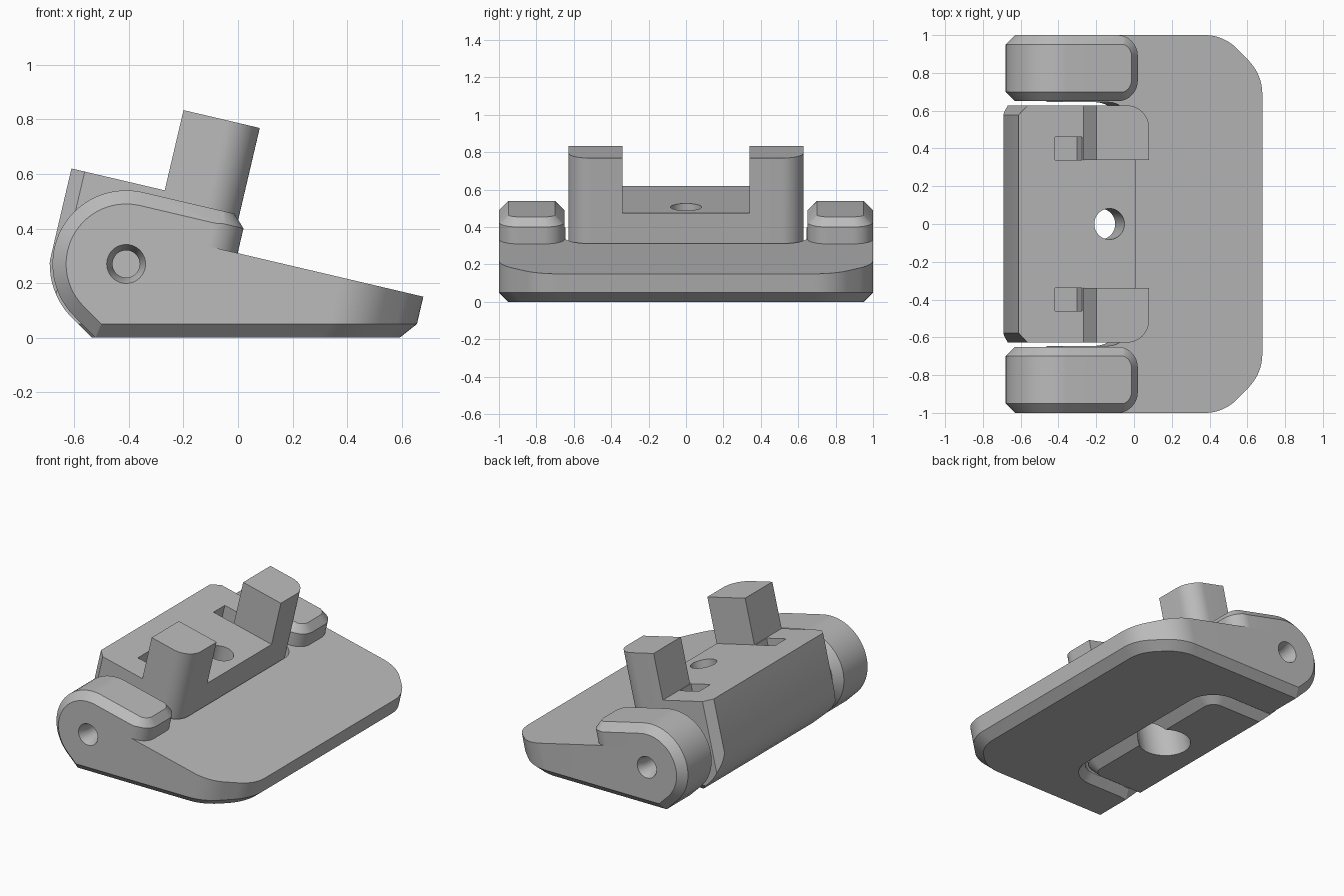
import bpy
import bmesh
from math import sin, cos, tan, pi, radians
from mathutils import Vector, Matrix

if "Cube" in bpy.data.objects:
    bpy.data.objects.remove(bpy.data.objects["Cube"])

TILT = radians(13.2)
PX, PZ = -0.41, 0.27                      # hinge axis
FRAME = Matrix.Translation((PX, 0, PZ)) @ Matrix.Rotation(TILT, 4, 'Y')

grey = bpy.data.materials.new("plain grey")
grey.use_nodes = True
grey.diffuse_color = (0.5, 0.5, 0.5, 1)
grey.node_tree.nodes["Principled BSDF"].inputs["Base Color"].default_value = (0.5, 0.5, 0.5, 1)


def at_w(u, y, w):
    """Point in the tilted frame."""
    return FRAME @ Vector((u, y, w))


def at_z(u, y, z):
    """Point on the tilted vertical line (u, y) at world height z."""
    return Vector((PX + u / cos(TILT) + (z - PZ) * tan(TILT), y, z))


def make(name, bm):
    bmesh.ops.recalc_face_normals(bm, faces=bm.faces)
    mesh = bpy.data.meshes.new(name)
    bm.to_mesh(mesh)
    bm.free()
    mesh.materials.append(grey)
    obj = bpy.data.objects.new(name, mesh)
    bpy.context.scene.collection.objects.link(obj)
    return obj


def loft(name, rings):
    """Closed solid through rings of equal point count."""
    bm = bmesh.new()
    loops = [[bm.verts.new(p) for p in ring] for ring in rings]
    n = len(loops[0])
    for a, b in zip(loops, loops[1:]):
        for i in range(n):
            j = (i + 1) % n
            bm.faces.new((a[i], a[j], b[j], b[i]))
    bm.faces.new(loops[0])
    bm.faces.new(loops[-1])
    return make(name, bm)


def box(name, u0, u1, y0, y1, w0, w1):
    plan = [(u0, y0), (u1, y0), (u1, y1), (u0, y1)]
    return loft(name, [[at_w(u, y, w) for u, y in plan] for w in (w0, w1)])


def cone(name, r1, r2, depth, matrix):
    bm = bmesh.new()
    bmesh.ops.create_cone(bm, cap_ends=True, segments=48, radius1=r1,
                          radius2=r2, depth=depth, matrix=matrix)
    return make(name, bm)


def rounded(corners, seg=10):
    """Polygon from (x, y, radius) corners with rounded radii."""
    out = []
    for i, (x, y, r) in enumerate(corners):
        p = Vector((x, y))
        if r == 0:
            out.append(p)
            continue
        a = (Vector(corners[i - 1][:2]) - p).normalized()
        b = (Vector(corners[(i + 1) % len(corners)][:2]) - p).normalized()
        half = a.angle(b) / 2
        c = p + (a + b).normalized() * r / sin(half)
        s, e = p + a * r / tan(half) - c, p + b * r / tan(half) - c
        out += [c + s.lerp(e, k / seg).normalized() * r for k in range(seg + 1)]
    return out


def combine(obj, other, op='DIFFERENCE', keep=False):
    mod = obj.modifiers.new("cut", 'BOOLEAN')
    mod.operation, mod.solver, mod.object = op, 'EXACT', other
    deps = bpy.context.evaluated_depsgraph_get()
    mesh = bpy.data.meshes.new_from_object(obj.evaluated_get(deps))
    obj.modifiers.clear()
    obj.data = mesh
    if not keep:
        bpy.data.objects.remove(other)


def arc(r, start, end, n=28):
    steps = [radians(start + (end - start) * k / n) for k in range(n + 1)]
    return [(PX + r * cos(t), PZ + r * sin(t)) for t in steps]


# Base plate: wedge with clipped corners and a chamfered underside
def base_plan(d):
    u, y = 0.88 - 0.414 * d, 1 - d
    return rounded([(0, -y, 0), (u, -y, 0.25), (1.088 - d, -0.79 + 0.414 * d, 0.25),
                    (1.088 - d, 0.79 - 0.414 * d, 0.25), (u, y, 0.25), (0, y, 0)])


base = loft("base_plate", [[at_z(*p, 0) for p in base_plan(0.05)],
                           [at_z(*p, 0.05) for p in base_plan(0)],
                           [at_w(*p, 0.132) for p in base_plan(0)]])


# Notch that receives the hinge block, flared at the underside
def notch_plan(d):
    u, y = 0.378 + d, 0.645 + d
    return rounded([(-0.8, -y, 0), (u, -y, 0.13 + d), (u, y, 0.13 + d), (-0.8, y, 0)])


combine(base, loft("notch_cutter", [[at_z(*p, -0.01) for p in notch_plan(0.06)],
                                    [at_z(*p, 0.05) for p in notch_plan(0)],
                                    [at_w(*p, 0.5) for p in notch_plan(0)]]))


# Hinge ears: rounded chamfered cheeks with blind pin holes
def ear_ring(r, y):
    top = at_w(0.8, 0, r)
    pts = arc(r, 225, 90 - 13.2) + [(top.x, top.z), (0.5, PZ - r), (PX - 0.414 * r, PZ - r)]
    return [(x, y, z) for x, z in pts]


def ear_plan(side, d):
    u, y0, y1 = 0.389 - d, 0.65 + d, 1 - d
    return [(p.x, side * p.y) for p in rounded([(-0.6, y0, 0), (u, y0, 0.11 - d),
                                               (u, y1, 0.11 - d), (-0.6, y1, 0)])]


for side in (-1, 1):
    ear = loft("hinge_ear", [ear_ring(r, side * y) for r, y in
                             ((0.22, 0.65), (0.27, 0.7), (0.27, 0.95), (0.22, 1))])
    combine(ear, loft("ear_trim", [[at_w(*p, -0.6) for p in ear_plan(side, 0)],
                                   [at_w(*p, 0.225) for p in ear_plan(side, 0)],
                                   [at_w(*p, 0.275) for p in ear_plan(side, 0.05)]]), 'INTERSECT')
    combine(base, ear, 'UNION')
    turn = Matrix.Rotation(-side * pi / 2, 4, 'X')
    for r1, r2, depth, y in ((0.05, 0.05, 0.3, 0.95), (0.045, 0.075, 0.08, 0.97)):
        combine(base, cone("pin_hole_cutter", r1, r2, depth,
                           Matrix.Translation((PX, side * y, PZ)) @ turn))


# Hinge block: tilted body with rounded front corners and chamfered back
def block_plan(d):
    u, y = 0.363 - d, 0.628 - d
    return rounded([(-0.225, -y, 0), (u, -y, 0.12 - d), (u, y, 0.12 - d),
                    (-0.225, y, 0), (-0.275, y - 0.05, 0), (-0.275, 0.05 - y, 0)])


block = loft("hinge_block", [[at_z(*p, 0) for p in block_plan(0.05)],
                             [at_z(*p, 0.05) for p in block_plan(0)],
                             [at_w(*p, 0.597) for p in block_plan(0)]])

# Round the back of the block around the hinge axis
far = [at_w(-0.28, 0, 0.8), at_w(0.9, 0, 0.8)]
side_profile = (arc(0.28, 225, 180 - 13.2) + [(p.x, p.z) for p in far]
                + [(0.9, -0.01), (PX - 0.414 * 0.28, -0.01)])
combine(block, loft("block_trim", [[(x, y, z) for x, z in side_profile]
                                   for y in (-0.8, 0.8)]), 'INTERSECT')

# Leave two upright posts above the block's top
combine(block, box("back_cutter", -0.7, 0.076, -0.8, 0.8, 0.295, 0.9))
combine(block, box("middle_cutter", -0.8, 0.6, -0.34, 0.34, 0.295, 0.9))

# Pockets behind the posts
for side in (-1, 1):
    y0, y1 = sorted((side * 0.34, side * 0.46))
    combine(block, box("pocket_cutter", -0.079, 0.07, y0, y1, 0.17, 0.35))

# Screw hole and wide counterbore from below
combine(block, cone("screw_cutter", 0.082, 0.082, 0.9, FRAME @ Matrix.Translation((0.218, 0, 0.1))))
bore = cone("counterbore_cutter", 0.16, 0.16, 0.7, FRAME @ Matrix.Translation((0.218, 0, -0.27)))
combine(base, bore, keep=True)
combine(block, bore)

# Smooth curved faces, keep edges crisp
bpy.ops.object.select_all(action='DESELECT')
for obj in (base, block):
    obj.select_set(True)
    bpy.context.view_layer.objects.active = obj
bpy.ops.object.shade_smooth_by_angle(angle=radians(25))
